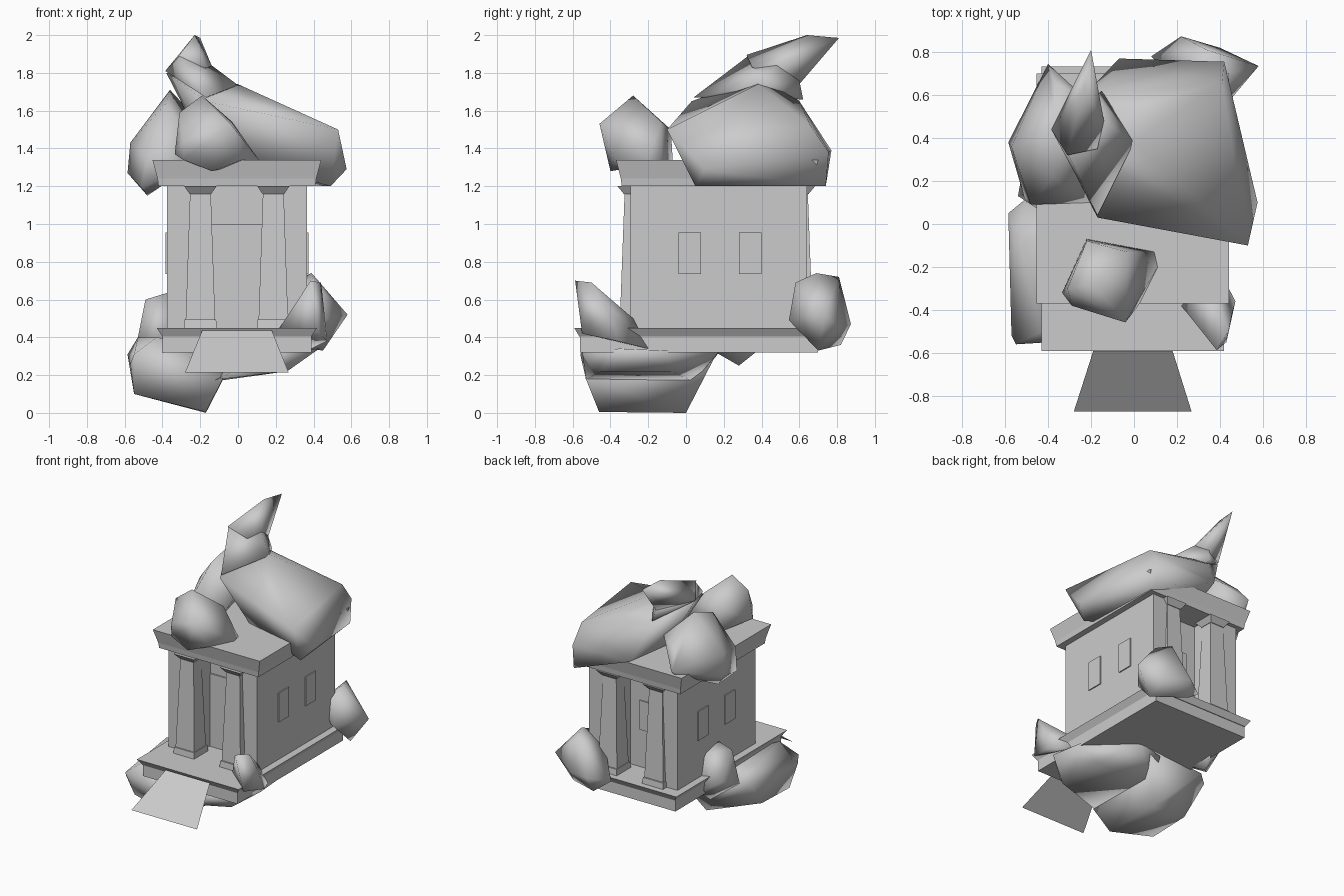
import bpy, bmesh

CX = -0.006  # centre line of the building


def finish(name, bm, smooth=False):
    bmesh.ops.recalc_face_normals(bm, faces=bm.faces[:])
    for f in bm.faces:
        f.smooth = smooth
    me = bpy.data.meshes.new(name)
    bm.to_mesh(me)
    bm.free()
    ob = bpy.data.objects.new(name, me)
    bpy.context.collection.objects.link(ob)
    return ob


def prism(name, outline, z0, z1):
    """Extrude a plan outline upwards."""
    bm = bmesh.new()
    f = bm.faces.new([bm.verts.new((x, y, z0)) for x, y in outline])
    top = bmesh.ops.extrude_face_region(bm, geom=[f])["geom"]
    for v in top:
        if isinstance(v, bmesh.types.BMVert):
            v.co.z = z1
    return finish(name, bm)


def taper(name, cx, cy, z0, half0, z1, half1):
    """Box with different half sizes at the bottom and top."""
    bm = bmesh.new()
    bmesh.ops.create_cube(bm, size=2)
    for v in bm.verts:
        h, z = (half1, z1) if v.co.z > 0 else (half0, z0)
        v.co = (cx + v.co.x * h[0], cy + v.co.y * h[1], z)
    return finish(name, bm)


def box(name, cx, cy, hx, hy, z0, z1):
    return taper(name, cx, cy, z0, (hx, hy), z1, (hx, hy))


def rock(name, *pts):
    """Smooth-shaded boulder wrapped around its corner points."""
    bm = bmesh.new()
    for p in pts:
        bm.verts.new(p)
    r = bmesh.ops.convex_hull(bm, input=bm.verts[:])
    junk = set(r["geom_interior"]) | set(r["geom_unused"])
    bmesh.ops.delete(bm, geom=[v for v in junk if isinstance(v, bmesh.types.BMVert)], context='VERTS')
    bmesh.ops.dissolve_limit(bm, angle_limit=0.08, verts=bm.verts[:], edges=bm.edges[:])
    return finish(name, bm, True)


# stepped floor slab
taper("floor_slab", CX, 0.07, 0.32, (0.395, 0.63), 0.405, (0.395, 0.63))
taper("floor_rim", CX, 0.07, 0.405, (0.395, 0.635), 0.45, (0.425, 0.662))

# walls: plan with a recessed bay at the front and the back
half, bay = 0.37, 0.14
plan = [(-half, -0.295), (-bay, -0.295), (-bay, -0.12), (bay, -0.12), (bay, -0.295), (half, -0.295),
        (half, 0.64), (bay, 0.64), (bay, 0.47), (-bay, 0.47), (-bay, 0.64), (-half, 0.64)]
prism("walls", [(x + CX, y) for x, y in plan], 0.45, 1.21)

# columns with plinth and capital, front and back
for end, cy in (("front", -0.28), ("back", 0.6)):
    for side, s in (("left", -1), ("right", 1)):
        cx = CX + s * 0.193
        taper(f"{end}_{side}_plinth", cx, cy, 0.45, (0.087, 0.085), 0.495, (0.083, 0.08))
        taper(f"{end}_{side}_column", cx, cy, 0.49, (0.078, 0.07), 1.165, (0.055, 0.045))
        taper(f"{end}_{side}_capital", cx, cy, 1.16, (0.058, 0.05), 1.2, (0.085, 0.083))

# roof slab with flared edge
taper("roof_base", CX, 0.165, 1.2, (0.415, 0.505), 1.24, (0.42, 0.51))
taper("roof_flare", CX, 0.165, 1.24, (0.42, 0.51), 1.34, (0.447, 0.535))

# door, back window and side windows as thin raised panels
box("door", CX, -0.12, 0.137, 0.01, 0.45, 1.0)
box("back_window", CX, 0.47, 0.06, 0.01, 0.735, 0.955)
for side, s in (("left", -1), ("right", 1)):
    for i, y in enumerate((0.02, 0.34)):
        box(f"{side}_window_{i}", CX + s * half, y, 0.008, 0.06, 0.735, 0.955)

# entry ramp, a single sheet
bm = bmesh.new()
bm.faces.new([bm.verts.new(p) for p in ((-0.28, -0.873, 0.215), (0.268, -0.873, 0.215),
                                        (0.18, -0.592, 0.435), (-0.19, -0.592, 0.435))])
finish("ramp", bm)

# large slanted roof boulder with a shoulder and a curled peak
rock("roof_boulder",
     (-0.17, 0.03, 1.65), (-0.38, 0.44, 1.80), (0, 0.38, 1.74), (0.53, -0.10, 1.50),
     (0.575, 0.10, 1.29), (0.49, 0.05, 1.20), (0.42, 0.74, 1.20), (0.42, 0.755, 1.38),
     (-0.07, 0.77, 1.39), (0.41, 0.66, 1.52), (-0.16, 0.60, 1.65), (0.04, 0.10, 1.32), (-0.2, 0.5, 1.45))
rock("roof_boulder_shoulder",
     (-0.385, 0.44, 1.81), (-0.31, 0.33, 1.89), (-0.17, 0.04, 1.67), (-0.14, 0.48, 1.84),
     (0, 0.38, 1.735), (-0.15, 0.62, 1.66), (-0.17, 0.60, 1.76))
rock("roof_boulder_peak",
     (-0.20, 0.81, 1.985), (-0.23, 0.64, 2.0), (-0.31, 0.32, 1.895), (-0.385, 0.44, 1.81),
     (-0.17, 0.60, 1.74), (-0.14, 0.48, 1.84), (-0.17, 0.35, 1.83))

# smaller roof boulders
rock("roof_left_boulder",
     (-0.36, 0.42, 1.71), (-0.38, 0.22, 1.64), (-0.57, 0.36, 1.43), (-0.585, 0.38, 1.27),
     (-0.51, 0.12, 1.19), (-0.48, 0.09, 1.35), (-0.40, 0.745, 1.39), (-0.37, 0.66, 1.50),
     (-0.48, 0.30, 1.15), (-0.2, 0.1, 1.34), (-0.35, 0.62, 1.30), (-0.22, 0.58, 1.56))
rock("roof_front_boulder",
     (-0.19, -0.28, 1.68), (-0.31, -0.30, 1.59), (-0.22, -0.08, 1.50), (-0.03, -0.13, 1.54),
     (-0.04, -0.458, 1.53), (-0.29, -0.38, 1.44), (-0.335, -0.32, 1.37), (-0.14, -0.40, 1.28),
     (0.11, -0.20, 1.34), (0.10, -0.13, 1.33), (-0.22, -0.07, 1.33), (-0.29, -0.38, 1.34), (0.02, -0.38, 1.34))

# foundation boulder: deep left half and shallow right half
rock("foundation_boulder",
     (-0.585, 0.05, 0.31), (-0.55, -0.56, 0.31), (-0.57, -0.52, 0.26), (-0.55, -0.45, 0.10),
     (-0.55, -0.12, 0.11), (-0.17, -0.46, 0.005), (-0.17, 0, 0), (-0.08, -0.53, 0.18), (-0.08, 0.06, 0.18),
     (0, 0.17, 0.33), (-0.5, 0.12, 0.33), (-0.53, -0.1, 0.40), (-0.43, -0.5, 0.40))
rock("foundation_boulder_right",
     (-0.12, -0.53, 0.175), (-0.14, 0.04, 0.165), (0.26, -0.45, 0.22), (0.26, -0.08, 0.22),
     (0.43, -0.35, 0.34), (0.40, -0.10, 0.33), (0.1, 0.18, 0.33), (0.2, -0.55, 0.33), (-0.1, 0.16, 0.3))

# rocks around the floor slab
rock("front_right_rock",
     (0.385, -0.587, 0.70), (0.44, -0.50, 0.69), (0.37, -0.28, 0.50), (0.39, -0.20, 0.34),
     (0.472, -0.36, 0.38), (0.43, -0.55, 0.42), (0.22, -0.38, 0.45), (0.31, -0.48, 0.55), (0.455, -0.42, 0.55))
rock("back_right_rock",
     (0.39, 0.69, 0.74), (0.34, 0.81, 0.72), (0.58, 0.735, 0.52), (0.22, 0.873, 0.47),
     (0.2, 0.82, 0.36), (0.08, 0.78, 0.45), (0.42, 0.545, 0.49), (0.40, 0.58, 0.69),
     (0.24, 0.62, 0.6), (0.45, 0.70, 0.33), (0.40, 0.82, 0.45))
rock("left_rock",
     (-0.54, 0.13, 0.35), (-0.49, 0.15, 0.60), (-0.36, 0.15, 0.64), (-0.36, 0.32, 0.60),
     (-0.51, 0.30, 0.42), (-0.37, 0.38, 0.33), (-0.40, 0.28, 0.25), (-0.37, 0.02, 0.40), (-0.4, 0.16, 0.32))
